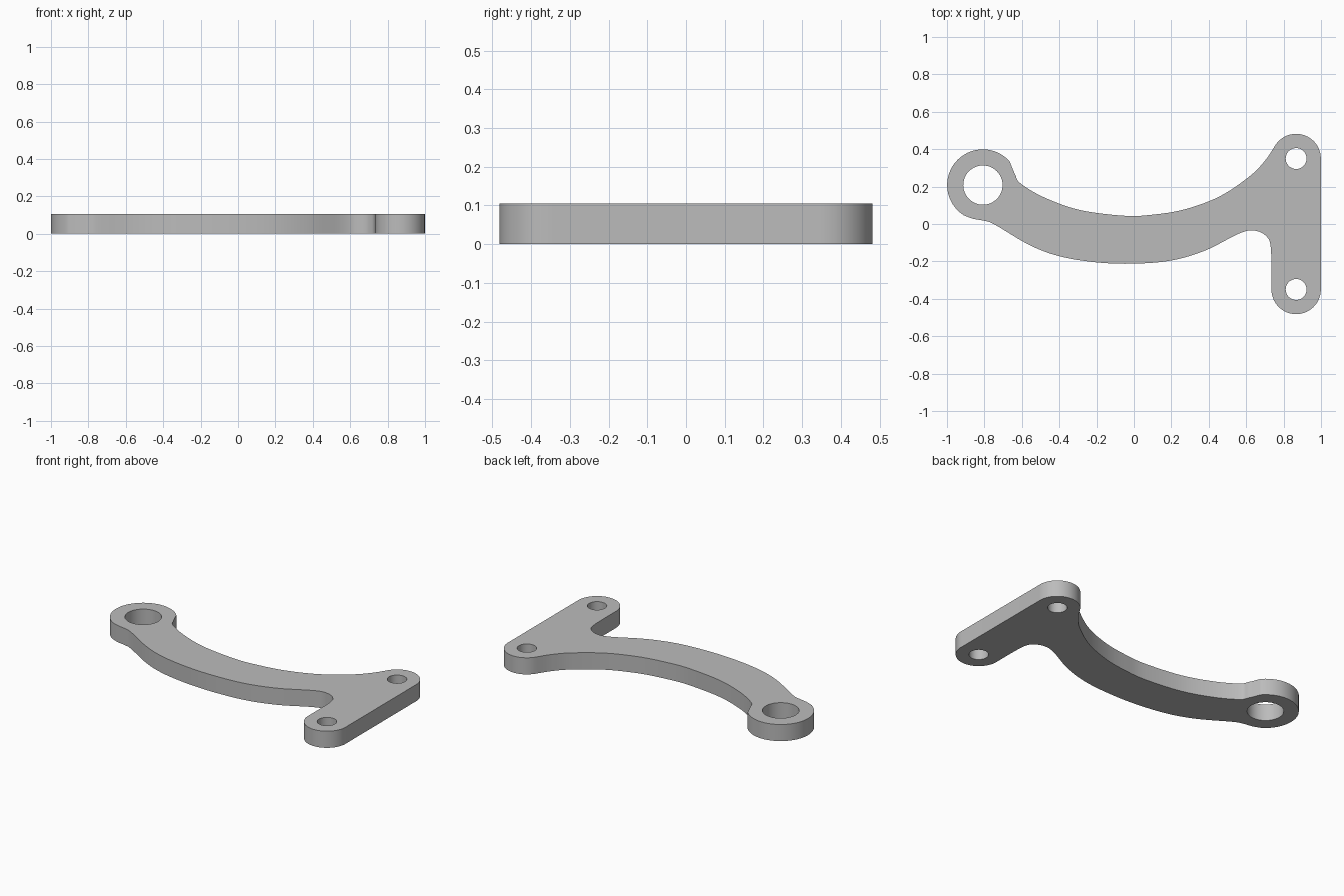
import bpy
import bmesh
from math import cos, sin, radians
from mathutils import Vector

if "Cube" in bpy.data.objects:
    bpy.data.objects.remove(bpy.data.objects["Cube"])

THICK = 0.105
RING = (-0.808, 0.208)
LUG_X, LUG_Y, LUG_R = 0.867, 0.35, 0.132


def arc(centre, r, a0, a1, n=32):
    angles = [radians(a0 + (a1 - a0) * i / n) for i in range(n + 1)]
    return [Vector((centre[0] + r * cos(a), centre[1] + r * sin(a))) for a in angles]


def smooth(points, steps=8):
    """Smooth curve through the points, without the two end points."""
    p = [Vector(q) for q in points]
    p = [p[0]] + p + [p[-1]]
    out = []
    for a, b, c, d in zip(p, p[1:], p[2:], p[3:]):
        for i in range(steps):
            t = i / steps
            out.append(0.5 * (2 * b + (c - a) * t + (2 * a - 5 * b + 4 * c - d) * t * t
                              + (3 * b - a - 3 * c + d) * t ** 3))
    return out[1:]


# Outline, counter-clockwise: ring, lower edge, two lugs, upper edge
ring = arc(RING, 0.191, 42, 238, 48)
low_lug = arc((LUG_X, -LUG_Y), LUG_R, 180, 365)
top_lug = arc((LUG_X, LUG_Y), LUG_R, -5, 149)
lower_edge = smooth([ring[-1], (-0.86, 0.028), (-0.80, 0.017), (-0.745, -0.003),
                     (-0.56, -0.112), (-0.40, -0.172), (-0.20, -0.205), (0, -0.212),
                     (0.20, -0.195), (0.38, -0.142), (0.56, -0.052), (0.64, -0.035),
                     (0.705, -0.063), (0.732, -0.13), low_lug[0]])
upper_edge = smooth([top_lug[-1], (0.70, 0.338), (0.617, 0.254), (0.457, 0.147),
                     (0.27, 0.078), (0.10, 0.05), (-0.05, 0.044), (-0.29, 0.075),
                     (-0.48, 0.142), (-0.607, 0.217), (-0.636, 0.265), ring[0]])
outline = ring + lower_edge + low_lug + top_lug + upper_edge

# Flat curve with three holes, extruded to the plate thickness
curve = bpy.data.curves.new("bracket_arm", "CURVE")
curve.dimensions = "2D"
curve.fill_mode = "BOTH"
curve.extrude = THICK / 2
holes = [arc(RING, 0.105, 0, 352.5, 47)]
holes += [arc((LUG_X, s * LUG_Y), 0.056, 0, 348.75, 31) for s in (-1, 1)]
for loop in [outline] + holes:
    spline = curve.splines.new("POLY")
    spline.points.add(len(loop) - 1)
    for point, co in zip(spline.points, loop):
        point.co = (co.x, co.y, 0, 1)
    spline.use_cyclic_u = True
arm = bpy.data.objects.new("bracket_arm", curve)
bpy.context.collection.objects.link(arm)
bpy.ops.object.select_all(action="DESELECT")
arm.select_set(True)
bpy.context.view_layer.objects.active = arm
bpy.ops.object.convert(target="MESH")
arm = bpy.context.object

# Weld the caps to the walls and stand the plate on the ground
bm = bmesh.new()
bm.from_mesh(arm.data)
bmesh.ops.remove_doubles(bm, verts=bm.verts, dist=0.0002)
bmesh.ops.translate(bm, verts=bm.verts, vec=(0, 0, THICK / 2))
bmesh.ops.recalc_face_normals(bm, faces=bm.faces)
bm.to_mesh(arm.data)
bm.free()
bpy.ops.object.shade_smooth_by_angle(angle=radians(30))

# Plain grey metal
grey = bpy.data.materials.new("grey_metal")
grey.use_nodes = True
colour = (0.5, 0.5, 0.5, 1)
grey.diffuse_color = colour
grey.node_tree.nodes["Principled BSDF"].inputs["Base Color"].default_value = colour
arm.data.materials.clear()
arm.data.materials.append(grey)
